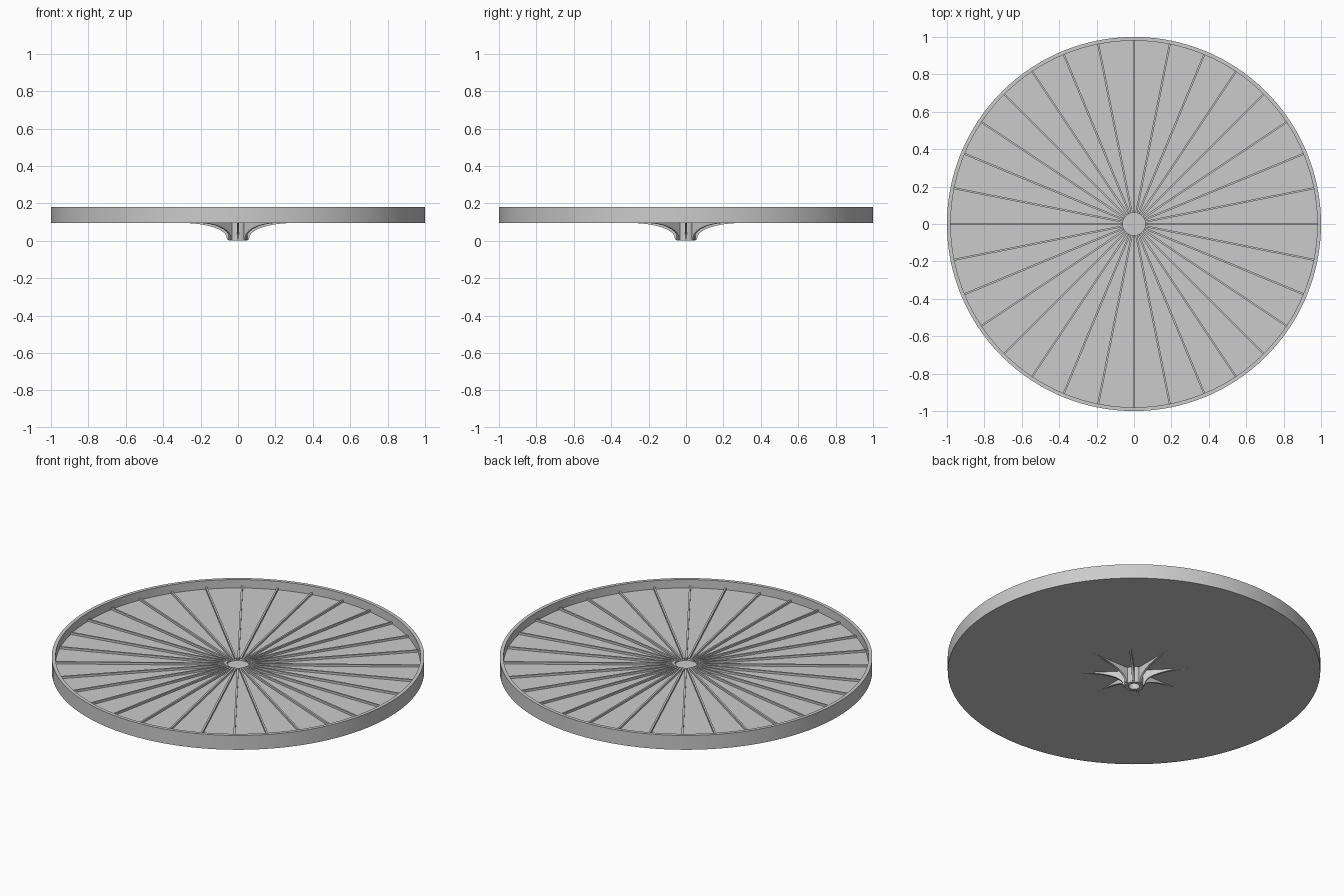
import bpy, bmesh, math
from mathutils import Matrix

cube = bpy.data.objects.get("Cube")
if cube:
    bpy.data.objects.remove(cube, do_unlink=True)

grey = bpy.data.materials.new("light_grey")
grey.use_nodes = True
colour = (0.6, 0.6, 0.6, 1)
grey.diffuse_color = colour
grey.node_tree.nodes["Principled BSDF"].inputs["Base Color"].default_value = colour

FLOOR, BASE, TOP = 0.13, 0.095, 0.18


def finish(name, bm):
    bmesh.ops.recalc_face_normals(bm, faces=bm.faces)
    mesh = bpy.data.meshes.new(name)
    bm.to_mesh(mesh)
    bm.free()
    obj = bpy.data.objects.new(name, mesh)
    bpy.context.collection.objects.link(obj)
    mesh.materials.append(grey)
    bpy.ops.object.select_all(action="DESELECT")
    obj.select_set(True)
    bpy.context.view_layer.objects.active = obj
    bpy.ops.object.shade_smooth_by_angle(angle=math.radians(30))
    return obj


def lathe(name, profile, steps):
    """Spin an (r, z) profile around the z axis."""
    bm = bmesh.new()
    verts = [bm.verts.new((r, 0, z)) for r, z in profile]
    edges = [bm.edges.new(pair) for pair in zip(verts, verts[1:])]
    bmesh.ops.spin(bm, geom=verts + edges, cent=(0, 0, 0), axis=(0, 0, 1),
                   angle=math.tau, steps=steps)
    bmesh.ops.remove_doubles(bm, verts=bm.verts, dist=1e-5)
    return finish(name, bm)


def radial_plates(name, outline, thickness, count):
    """Repeat a thin upright plate, outlined in (r, z), around the z axis."""
    bm = bmesh.new()
    for i in range(count):
        face = bm.faces.new([bm.verts.new((r, -thickness / 2, z)) for r, z in outline])
        side = bmesh.ops.extrude_face_region(bm, geom=[face], use_keep_orig=True)["geom"]
        moved = [v for v in side if isinstance(v, bmesh.types.BMVert)]
        bmesh.ops.translate(bm, verts=moved, vec=(0, thickness, 0))
        plate = list(face.verts) + moved
        bmesh.ops.rotate(bm, verts=plate, cent=(0, 0, 0),
                         matrix=Matrix.Rotation(math.tau * i / count, 3, "Z"))
    return finish(name, bm)


# Shallow round tray with a raised rim
lathe("tray", [(0, BASE), (1, BASE), (1, TOP), (0.98, TOP), (0.98, FLOOR), (0, FLOOR)], 128)

# Thin ribs radiating across the tray floor
rib_top = FLOOR + 0.012
radial_plates("floor_ribs", [(0.06, FLOOR - 0.005), (0.982, FLOOR - 0.005),
                             (0.982, rib_top), (0.06, rib_top)], 0.01, 32)

# Hollow hub socket below the tray
lathe("hub_socket", [(0.03, BASE), (0.03, 0), (0.05, 0), (0.05, BASE + 0.005)], 48)

# Curved gussets bracing the hub against the tray
arc = []
for i in range(13):
    a = math.radians(90) * i / 12
    arc.append((0.30 - 0.24 * math.sin(a), 0.015 + 0.08 * math.cos(a)))
arc.reverse()
gusset = [(0.045, BASE + 0.003), (0.045, 0.004), (0.056, 0.004)] + arc + [(0.30, BASE + 0.003)]
radial_plates("hub_gussets", gusset, 0.012, 8)
